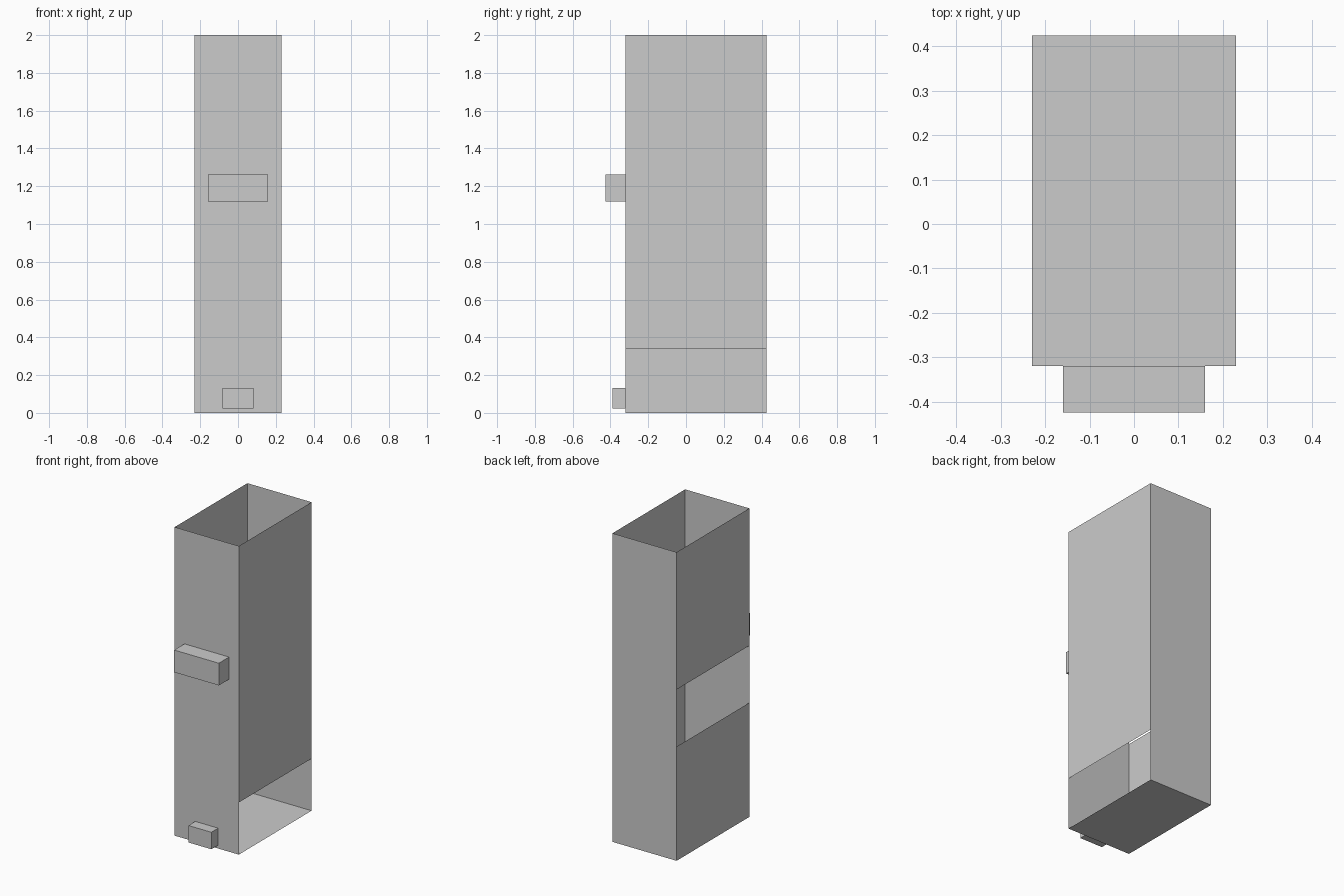
import bpy, bmesh

if "Cube" in bpy.data.objects:
    bpy.data.objects.remove(bpy.data.objects["Cube"])

X, Y0, Y1, H = 0.23, -0.32, 0.425, 2.0


def make(name, x, y, z, skip=()):
    """Axis-aligned box from (min, max) ranges, leaving out faces facing the 'skip' directions."""
    bm = bmesh.new()
    bmesh.ops.create_cube(bm, size=1)
    for v in bm.verts:
        v.co = [r[0] if c < 0 else r[1] for c, r in zip(v.co, (x, y, z))]
    bm.normal_update()
    gone = [f for f in bm.faces if tuple(round(c) for c in f.normal) in skip]
    bmesh.ops.delete(bm, geom=gone, context='FACES')
    mesh = bpy.data.meshes.new(name)
    bm.to_mesh(mesh)
    bm.free()
    ob = bpy.data.objects.new(name, mesh)
    bpy.context.collection.objects.link(ob)
    return ob


LEFT, RIGHT, FRONT, BACK, UP, DOWN = (
    (-1, 0, 0), (1, 0, 0), (0, -1, 0), (0, 1, 0), (0, 0, 1), (0, 0, -1))

# Thin shell: front, back and floor, with open top and sides
make("shell", (-X, X), (Y0, Y1), (0, H), (LEFT, RIGHT, UP))

# Side panels as single sheets, leaving the openings between them
sheets = [("right_panel", RIGHT, 0.338, H),
          ("left_lower_panel", LEFT, 0, 0.74),
          ("left_upper_panel", LEFT, 1.11, H)]
for name, side, z0, z1 in sheets:
    others = {LEFT, RIGHT, FRONT, BACK, UP, DOWN} - {side}
    make(name, (-X, X), (Y0, Y1), (z0, z1), others)

# Blocks on the front, open where they meet the shell
make("upper_block", (-0.16, 0.16), (-0.425, Y0), (1.118, 1.262), (BACK,))
make("lower_block", (-0.082, 0.082), (-0.39, Y0), (0.022, 0.132), (BACK,))
